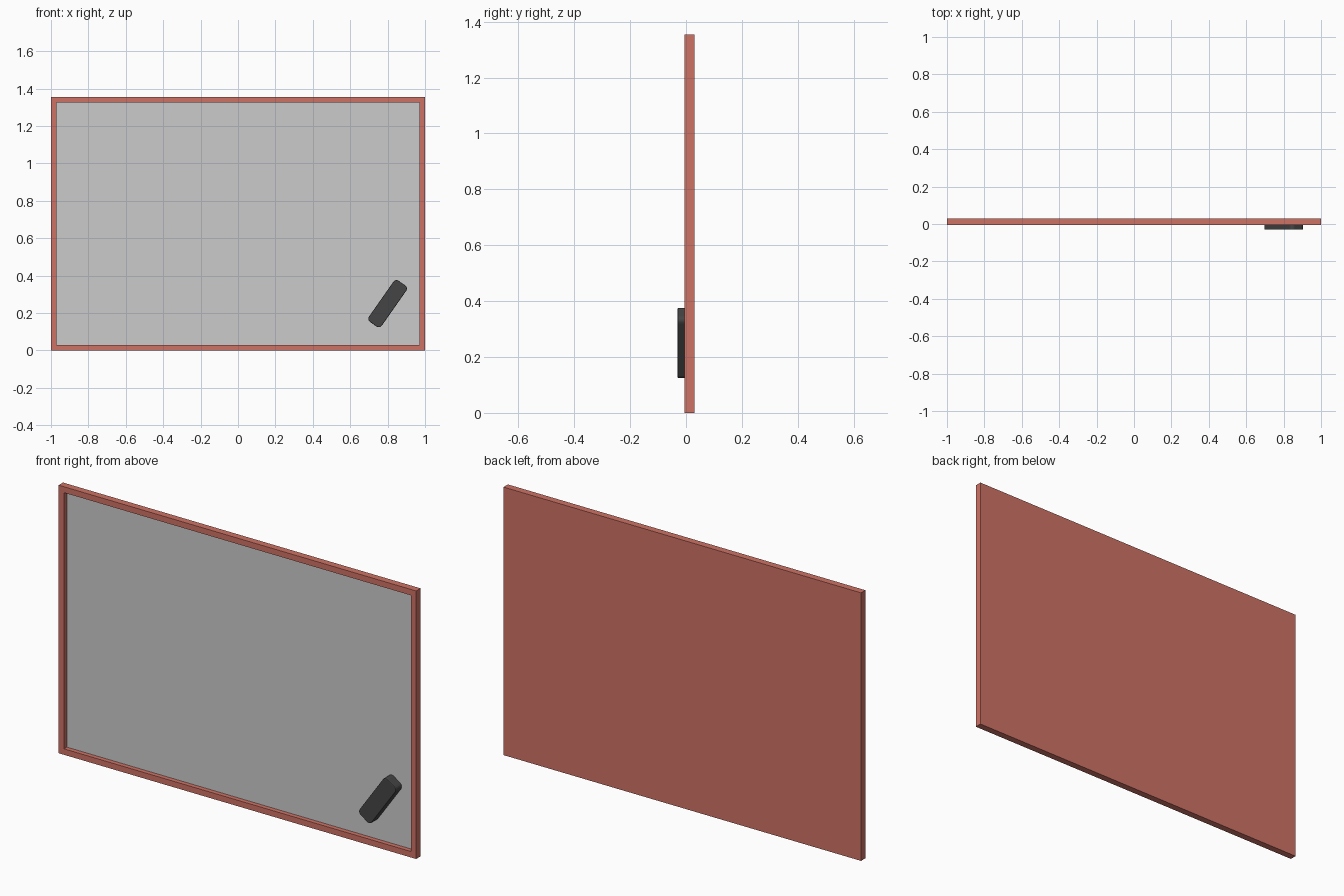
import bpy, bmesh, math
from mathutils import Matrix, Vector

if "Cube" in bpy.data.objects:
    bpy.data.objects.remove(bpy.data.objects["Cube"])

W, H, RIM = 1.0, 1.355, 0.03
FRONT, BACK, PANEL = -0.005, 0.03, 0.018


def material(name, rgb):
    m = bpy.data.materials.new(name)
    m.diffuse_color = (*rgb, 1)
    m.use_nodes = True
    m.node_tree.nodes["Principled BSDF"].inputs["Base Color"].default_value = m.diffuse_color
    return m


def finish(name, bm, mat=None):
    bmesh.ops.recalc_face_normals(bm, faces=bm.faces)
    me = bpy.data.meshes.new(name)
    bm.to_mesh(me)
    bm.free()
    ob = bpy.data.objects.new(name, me)
    bpy.context.collection.objects.link(ob)
    if mat:
        me.materials.append(mat)
    return ob


def box(bm, lo, hi):
    lo, hi = Vector(lo), Vector(hi)
    return bmesh.ops.create_cube(bm, size=1, matrix=Matrix.Translation((lo + hi) / 2)
                                 @ Matrix.Diagonal((*(hi - lo), 1)))


red = material("red_frame", (0.62, 0.17, 0.13))
dark = material("dark_felt", (0.06, 0.06, 0.06))

# Frame: a solid tray with its front face inset and pushed back
bm = bmesh.new()
box(bm, (-W, FRONT, 0), (W, BACK, H))
bm.normal_update()
front = [f for f in bm.faces if f.normal.y < -0.9]
bmesh.ops.inset_region(bm, faces=front, thickness=RIM, use_even_offset=True)
inner = bmesh.ops.extrude_face_region(bm, geom=front)
bmesh.ops.delete(bm, geom=front, context='FACES_ONLY')
verts = [g for g in inner["geom"] if isinstance(g, bmesh.types.BMVert)]
bmesh.ops.translate(bm, vec=(0, PANEL + 0.004 - FRONT, 0), verts=verts)
finish("frame", bm, red)

# Writing surface set into the frame
bm = bmesh.new()
box(bm, (-W + RIM, PANEL, RIM), (W - RIM, PANEL + 0.004, H - RIM))
finish("writing_surface", bm)

# Eraser: block with rounded corners and a softened front edge
bm = bmesh.new()
box(bm, (-0.134, -0.03, -0.042), (0.134, PANEL, 0.042))
corners = [e for e in bm.edges
           if abs((e.verts[0].co - e.verts[1].co).normalized().y) > 0.9]
bmesh.ops.bevel(bm, geom=corners, offset=0.02, segments=4, profile=0.5, affect='EDGES')
rim = [e for e in bm.edges if all(v.co.y < -0.029 for v in e.verts)]
bmesh.ops.bevel(bm, geom=rim, offset=0.004, segments=2, profile=0.5, affect='EDGES')
eraser = finish("eraser", bm, dark)
eraser.location = (0.8, 0, 0.25)
eraser.rotation_euler = (0, -math.radians(55), 0)
